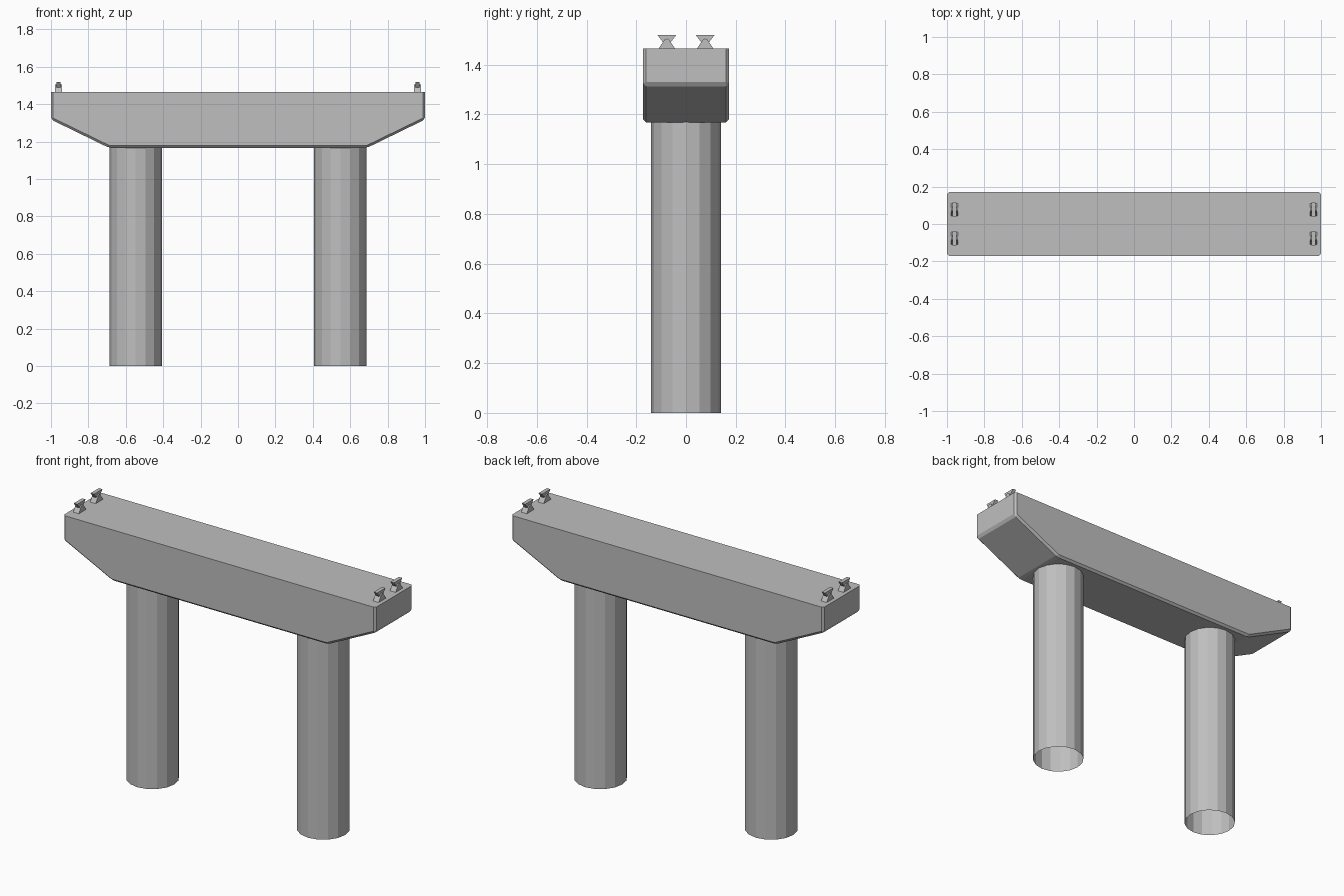
import bpy
import bmesh
from math import cos, sin, radians

if "Cube" in bpy.data.objects:
    bpy.data.objects.remove(bpy.data.objects["Cube"], do_unlink=True)

GREY = (0.52, 0.52, 0.52, 1.0)
concrete = bpy.data.materials.new("concrete grey")
concrete.use_nodes = True
concrete.diffuse_color = GREY
concrete.node_tree.nodes["Principled BSDF"].inputs["Base Color"].default_value = GREY

TOP, SOFFIT = 1.465, 1.167
HALF_DEPTH = 0.172


def add_object(name, bm):
    """Turn a bmesh into a concrete object."""
    bmesh.ops.recalc_face_normals(bm, faces=bm.faces)
    mesh = bpy.data.meshes.new(name)
    bm.to_mesh(mesh)
    bm.free()
    mesh.materials.append(concrete)
    obj = bpy.data.objects.new(name, mesh)
    bpy.context.collection.objects.link(obj)
    return obj


def prism(points, axis, half):
    """Extrude a profile symmetrically along x or y (points are across, up)."""
    bm = bmesh.new()
    rings = []
    for d in (-half, half):
        rings.append([bm.verts.new((d, a, z) if axis == "x" else (a, d, z))
                      for a, z in points])
    bm.faces.new(rings[0])
    bm.faces.new(rings[1])
    n = len(points)
    for i in range(n):
        j = (i + 1) % n
        bm.faces.new((rings[0][i], rings[0][j], rings[1][j], rings[1][i]))
    return bm


# Cap beam with sloped ends; every edge below the top rim is chamfered
half_profile = [(0.69, SOFFIT), (1.0, 1.318), (1.0, TOP)]
profile = half_profile + [(-x, z) for x, z in reversed(half_profile)]
bm = prism(profile, "y", HALF_DEPTH)
lower_edges = [e for e in bm.edges if min(v.co.z for v in e.verts) < TOP - 0.01]
bmesh.ops.bevel(bm, geom=lower_edges, offset=0.012, segments=1,
                profile=0.5, affect="EDGES")
add_object("cap_beam", bm)

# Two hollow-ended round columns
for side, x in (("left", 0.547), ("right", -0.547)):
    bm = bmesh.new()
    bmesh.ops.create_cone(bm, cap_ends=False, segments=16,
                          radius1=0.14, radius2=0.14, depth=SOFFIT + 0.01)
    column = add_object(side + "_column", bm)
    column.location = (x, 0, (SOFFIT + 0.01) / 2)

# Rocker bearings: a round-topped foot with an inverted wedge sitting in it
round_top = [(0.012 * cos(radians(a)), 0.028 + 0.012 * sin(radians(a)))
             for a in (30, 60, 90, 120, 150)]
foot = [(-0.033, 0.0), (0.033, 0.0)] + round_top
wedge = [(-0.006, 0.012), (0.006, 0.012), (0.038, 0.055), (-0.038, 0.055)]
for side, x in (("left", 0.96), ("right", -0.96)):
    for end, y in (("front", -0.077), ("back", 0.077)):
        for part, shape, half in (("foot", foot, 0.018), ("wedge", wedge, 0.011)):
            bearing = add_object(f"{side}_{end}_bearing_{part}", prism(shape, "x", half))
            bearing.location = (x, y, TOP)
